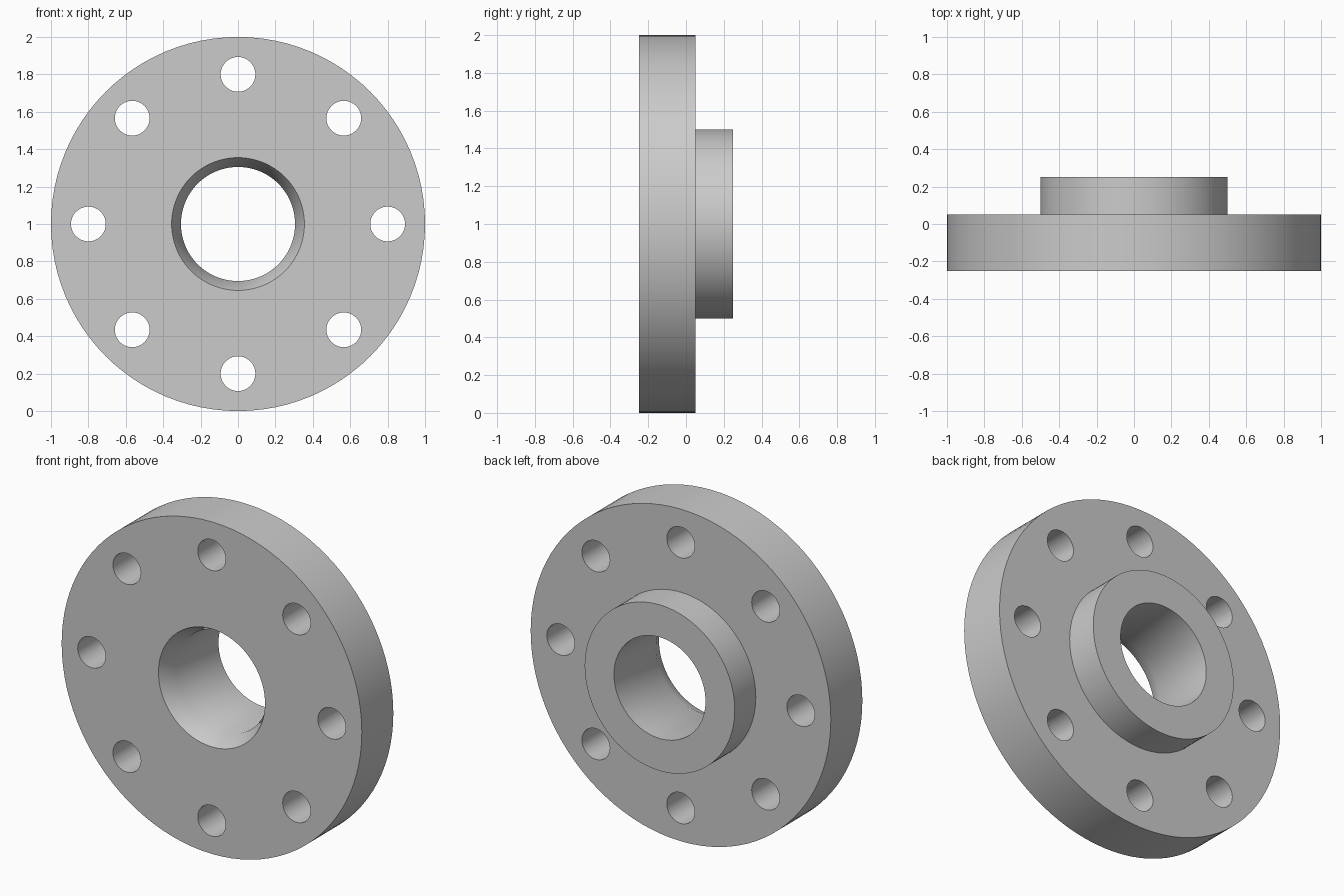
import bpy, bmesh, math
from mathutils import Matrix, Vector

if "Cube" in bpy.data.objects:
    bpy.data.objects.remove(bpy.data.objects["Cube"], do_unlink=True)

FRONT, STEP, BACK = -0.25, 0.05, 0.25
CENTRE = Vector((0, 0, 1))

steel = bpy.data.materials.new("grey_steel")
steel.use_nodes = True
colour = (0.6, 0.6, 0.6, 1)
steel.diffuse_color = colour
steel.node_tree.nodes["Principled BSDF"].inputs["Base Color"].default_value = colour


def make_object(name, bm):
    bmesh.ops.recalc_face_normals(bm, faces=bm.faces)
    mesh = bpy.data.meshes.new(name)
    bm.to_mesh(mesh)
    bm.free()
    mesh.materials.append(steel)
    obj = bpy.data.objects.new(name, mesh)
    bpy.context.collection.objects.link(obj)
    return obj


# Flange: a (radius, depth) section turned about the y axis
section = [(1.0, FRONT), (1.0, STEP), (0.5, STEP), (0.5, BACK),
           (0.305, BACK), (0.305, FRONT + 0.1), (0.355, FRONT)]
bm = bmesh.new()
verts = [bm.verts.new((r, y, 1)) for r, y in section]
edges = [bm.edges.new((verts[i - 1], v)) for i, v in enumerate(verts)]
bmesh.ops.spin(bm, geom=verts + edges, cent=CENTRE, axis=(0, 1, 0),
               angle=math.tau, steps=96, use_merge=True)
bmesh.ops.remove_doubles(bm, verts=bm.verts, dist=0.0001)
flange = make_object("flange", bm)

# Ring of eight bolt holes
bm = bmesh.new()
for i in range(8):
    a = math.tau * i / 8
    place = Matrix.Translation(CENTRE + Vector((math.cos(a), 0, math.sin(a))) * 0.8)
    bmesh.ops.create_cone(bm, cap_ends=True, segments=40, radius1=0.093,
                          radius2=0.093, depth=1,
                          matrix=place @ Matrix.Rotation(math.pi / 2, 4, "X"))
cutter = make_object("bolt_hole_cutter", bm)
cutter.hide_render = True

cut = flange.modifiers.new("bolt_holes", "BOOLEAN")
cut.object = cutter
cut.operation = "DIFFERENCE"
cut.solver = "EXACT"

bpy.ops.object.select_all(action="DESELECT")
bpy.context.view_layer.objects.active = flange
flange.select_set(True)
bpy.ops.object.modifier_apply(modifier=cut.name)
bpy.data.objects.remove(cutter, do_unlink=True)

# Smooth walls with crisp rims
bpy.ops.object.shade_smooth_by_angle(angle=math.radians(30))
